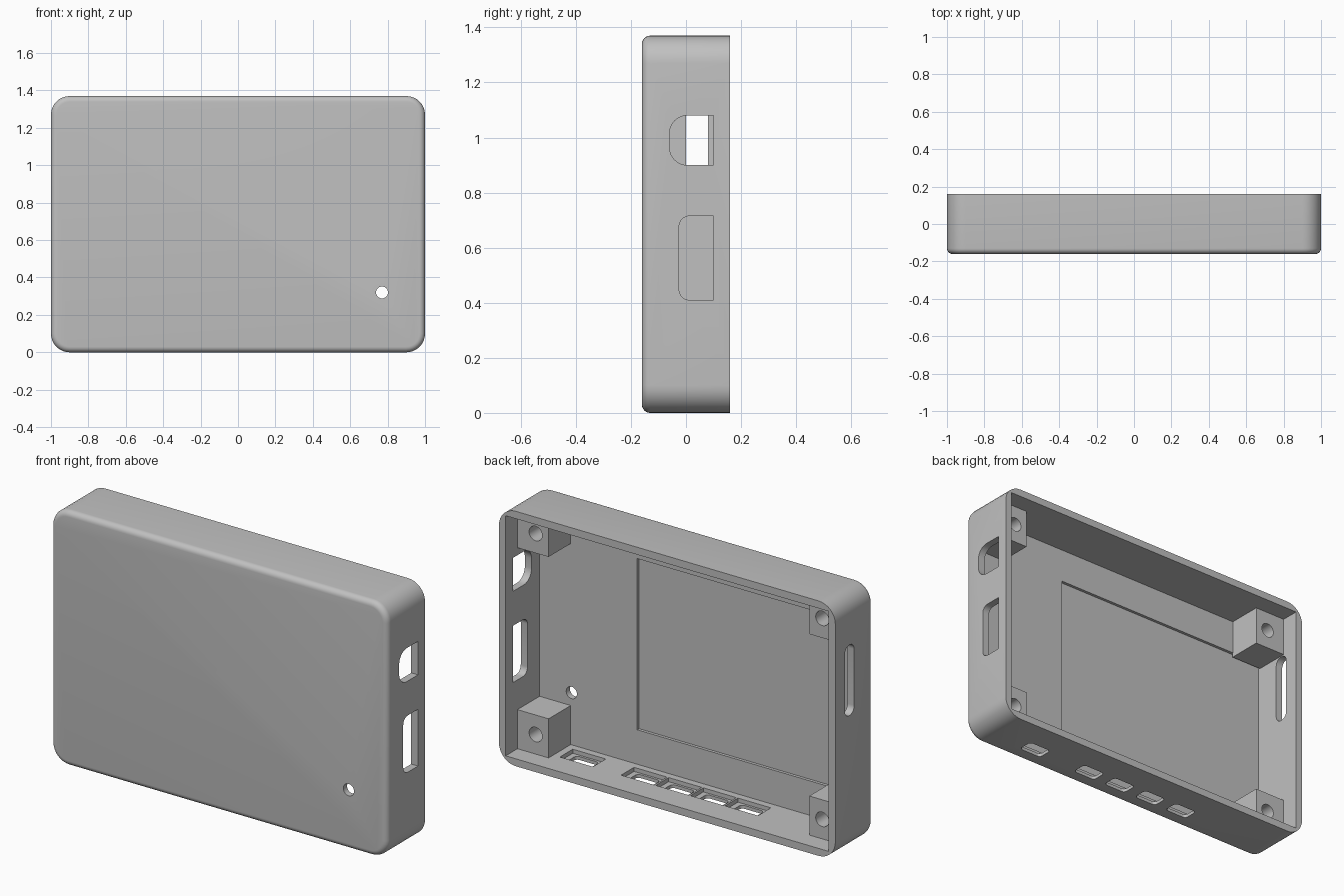
import bpy, bmesh, math
from mathutils import Vector, Matrix

cube = bpy.data.objects.get("Cube")
if cube:
    bpy.data.objects.remove(cube, do_unlink=True)

grey = bpy.data.materials.new("plain_grey")
grey.use_nodes = True
COLOR = (0.53, 0.53, 0.53, 1)
grey.diffuse_color = COLOR
grey.node_tree.nodes["Principled BSDF"].inputs["Base Color"].default_value = COLOR

H, D, W = 1.37, 0.16, 0.04      # height, half depth, wall thickness
INNER = 1 - W                   # inner half width
FLOOR = -0.128                  # inside of the front panel


def finish(bm, name):
    bmesh.ops.recalc_face_normals(bm, faces=bm.faces)
    mesh = bpy.data.meshes.new(name)
    bm.to_mesh(mesh)
    bm.free()
    mesh.materials.append(grey)
    obj = bpy.data.objects.new(name, mesh)
    bpy.context.collection.objects.link(obj)
    return obj


def box(name, lo, hi, axis=None, radius=0, pick=lambda p: True, front_fillet=0):
    """Box from lo to hi; edges along axis that satisfy pick are rounded."""
    lo, hi = Vector(lo), Vector(hi)
    bm = bmesh.new()
    bmesh.ops.create_cube(bm, size=1)
    for v in bm.verts:
        v.co = (lo + hi) / 2 + v.co * (hi - lo)
    if radius:
        edges = []
        for e in bm.edges:
            a, b = (v.co for v in e.verts)
            if abs((b - a).normalized()[axis]) > 0.9 and pick((a + b) / 2):
                edges.append(e)
        bmesh.ops.bevel(bm, geom=edges, offset=radius, segments=8, profile=0.5, affect='EDGES')
    if front_fillet:
        rim = [e for e in bm.edges if all(abs(v.co.y - lo.y) < 1e-5 for v in e.verts)]
        bmesh.ops.bevel(bm, geom=rim, offset=front_fillet, segments=6, profile=0.5, affect='EDGES')
    return finish(bm, name)


def drill(name, x, z, radius, y0, y1):
    """Round cutter along y."""
    bm = bmesh.new()
    bmesh.ops.create_cone(bm, cap_ends=True, segments=32, radius1=radius, radius2=radius,
                          depth=y1 - y0,
                          matrix=Matrix.Translation((x, (y0 + y1) / 2, z)) @ Matrix.Rotation(math.pi / 2, 4, 'X'))
    return finish(bm, name)


def cut(target, cutter):
    mod = target.modifiers.new("cut", 'BOOLEAN')
    mod.operation, mod.solver, mod.object = 'DIFFERENCE', 'EXACT', cutter
    bpy.context.view_layer.objects.active = target
    bpy.ops.object.modifier_apply(modifier=mod.name)
    bpy.data.objects.remove(cutter, do_unlink=True)


def smooth(obj):
    bpy.ops.object.select_all(action='DESELECT')
    obj.select_set(True)
    bpy.context.view_layer.objects.active = obj
    bpy.ops.object.shade_smooth_by_angle(angle=math.radians(30))


# Outer shell, open at the back
shell = box("case_shell", (-1, -D, 0), (1, D, H), 1, 0.1, front_fillet=0.03)
cut(shell, box("cavity", (-INNER, FLOOR, W), (INNER, D + 0.1, H - W)))

# Shallow display recess inside the front panel
cut(shell, box("display_recess", (-INNER, FLOOR - 0.016, 0.225), (0.38, FLOOR + 0.05, 1.145)))

# Round hole through the front panel
cut(shell, drill("front_hole", 0.77, 0.32, 0.032, -0.3, 0))

# Two connector openings on the left wall, rounded towards the front
for y0, z0, z1, r in ((-0.06, 0.9, 1.08, 0.065), (-0.025, 0.41, 0.715, 0.038)):
    cut(shell, box("port", (0.9, y0, z0), (1.1, 0.1, z1), 0, r, lambda p: p.y < 0))

# Card slot with round ends on the right wall
cut(shell, box("card_slot", (-1.1, 0, 0.735), (-0.9, 0.08, 1.115), 0, 0.0395))

# Button openings in the bottom wall: wide pocket inside, narrow hole outside
for x in (0.638, 0.274, 0.068, -0.138, -0.344):
    cut(shell, box("button_pocket", (x - 0.098, -0.09, 0.018), (x + 0.098, 0.02, 0.1)))
    cut(shell, box("button_hole", (x - 0.068, -0.077, -0.1), (x + 0.068, 0.007, 0.1), 2, 0.02))
smooth(shell)

# Corner screw posts with blind holes
for side, sx in (("left", 1), ("right", -1)):
    for level, z0, z1 in (("lower", W, 0.25), ("upper", H - 0.25, H - W)):
        xa, xb = sorted((sx * 0.775, sx * (INNER + 0.003)))
        dz = 0.003
        zlo, zhi = (z0 - dz, z1) if level == "lower" else (z0, z1 + dz)
        post = box(f"{level}_{side}_screw_post", (xa, FLOOR - 0.003, zlo), (xb, 0.06, zhi))
        cut(post, drill("screw_hole", sx * 0.852, 0.145 if level == "lower" else H - 0.145,
                        0.039, -0.1, 0.2))
        smooth(post)
